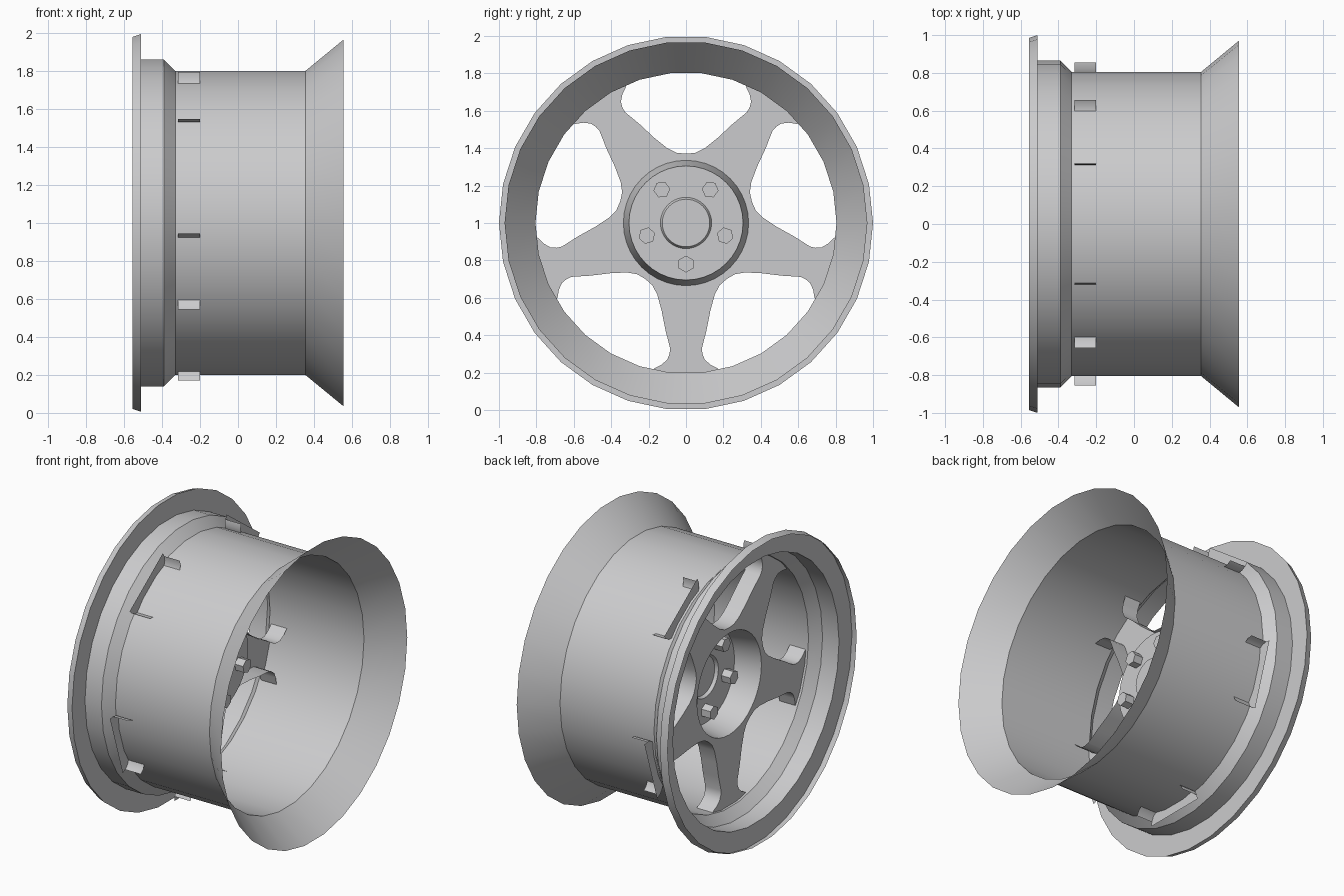
import bpy, bmesh
from math import sin, cos, pi, radians
from mathutils import Vector

cube = bpy.data.objects.get("Cube")
if cube:
    bpy.data.objects.remove(cube, do_unlink=True)

AXIS_Z = 1.0
FACE_X, WALL_X = -0.315, -0.2

metal = bpy.data.materials.new("wheel_grey")
metal.use_nodes = True
colour = (0.6, 0.6, 0.61, 1)
metal.diffuse_color = colour
metal.node_tree.nodes["Principled BSDF"].inputs["Base Color"].default_value = colour


def polar(x, r, a):
    """Point at distance r from the wheel axis, angle a from +y towards +z."""
    return Vector((x, r * cos(a), r * sin(a)))


def finish(bm, name, angle=30):
    bmesh.ops.recalc_face_normals(bm, faces=bm.faces)
    mesh = bpy.data.meshes.new(name)
    bm.to_mesh(mesh)
    bm.free()
    mesh.materials.append(metal)
    ob = bpy.data.objects.new(name, mesh)
    ob.location.z = AXIS_Z
    bpy.context.collection.objects.link(ob)
    bpy.ops.object.select_all(action="DESELECT")
    ob.select_set(True)
    bpy.context.view_layer.objects.active = ob
    bpy.ops.object.shade_smooth_by_angle(angle=radians(angle))
    return ob


def lathe(name, profile, sides):
    """Revolve (x, radius) points round the wheel axis."""
    bm = bmesh.new()
    rings = []
    for x, r in profile:
        count = sides if r > 0 else 1
        rings.append([bm.verts.new(polar(x, r, 2 * pi * i / sides)) for i in range(count)])
    for a, b in zip(rings, rings[1:]):
        for i in range(sides):
            j = (i + 1) % sides
            if len(b) == 1:
                bm.faces.new((a[i], a[j], b[0]))
            else:
                bm.faces.new((a[i], a[j], b[j], b[i]))
    return finish(bm, name)


# Rim: front lip, bead seat, barrel and flared back edge
lathe("rim", [(-0.555, 0.985), (-0.51, 1.0), (-0.51, 0.865), (-0.39, 0.865),
              (-0.33, 0.805), (0.355, 0.805), (0.555, 0.97)], 30)

# Hub: tapered recess with a flat floor and a small raised centre
lathe("hub_recess", [(FACE_X, 0.335), (-0.14, 0.305), (-0.14, 0.137),
                     (-0.12, 0.127), (-0.12, 0)], 40)

# Spoke edge from the hub-side window corner out to the tab past the barrel
EDGE = [(0.217, 0.30), (0.18, 0.333), (0.154, 0.382), (0.13, 0.47), (0.11, 0.573),
        (0.085, 0.67), (0.088, 0.70), (0.10, 0.73), (0.13, 0.757),
        (0.165, 0.775), (0.195, 0.80), (0.21, 0.83), (0.214, 0.859)]
SPOKES = [radians(-90 + 72 * k) for k in range(5)]

bm = bmesh.new()
outline = []
for a in SPOKES:
    out, side = polar(0, 1, a), polar(0, 1, a + pi / 2)
    left = [(-u, v) for u, v in EDGE[1:]]      # shared corner belongs to one spoke
    for u, v in left + EDGE[::-1]:
        outline.append(bm.verts.new(out * v + side * u + Vector((FACE_X, 0, 0))))
hub = [bm.verts.new(polar(FACE_X, 0.335, 2 * pi * i / 40)) for i in range(40)]


def loop_edges(verts):
    return [bm.edges.new((v, verts[(i + 1) % len(verts)])) for i, v in enumerate(verts)]


outer_edges, hub_edges = loop_edges(outline), loop_edges(hub)
bmesh.ops.triangle_fill(bm, edges=outer_edges + hub_edges, use_beauty=True,
                        normal=(-1, 0, 0))

# Window walls run back from the face, leaving the spoke ends open
walls = [e for e in outer_edges
         if min(v.co.length for v in e.verts) < 0.9
         and not all((v.co - Vector((FACE_X, 0, 0))).length > 0.88 for v in e.verts)]
made = bmesh.ops.extrude_edge_only(bm, edges=walls)["geom"]
for v in (g for g in made if isinstance(g, bmesh.types.BMVert)):
    r = Vector((v.co.y, v.co.z)).length
    v.co.x = WALL_X
    if r > 0.86:                               # rounded rear corner of each tab
        v.co.x -= 0.025
finish(bm, "spoke_face")

# Hex bolts through the hub floor, one in line with each spoke
for n, a in enumerate(SPOKES):
    bm = bmesh.new()
    centre = polar(0, 0.22, a)
    ends = [[bm.verts.new(centre + polar(x, 0.045, a + i * pi / 3)) for i in range(6)]
            for x in (-0.205, -0.08)]
    for ring in ends:
        bm.faces.new(ring)
    for i in range(6):
        j = (i + 1) % 6
        bm.faces.new((ends[0][i], ends[0][j], ends[1][j], ends[1][i]))
    finish(bm, f"hub_bolt_{n + 1}")
